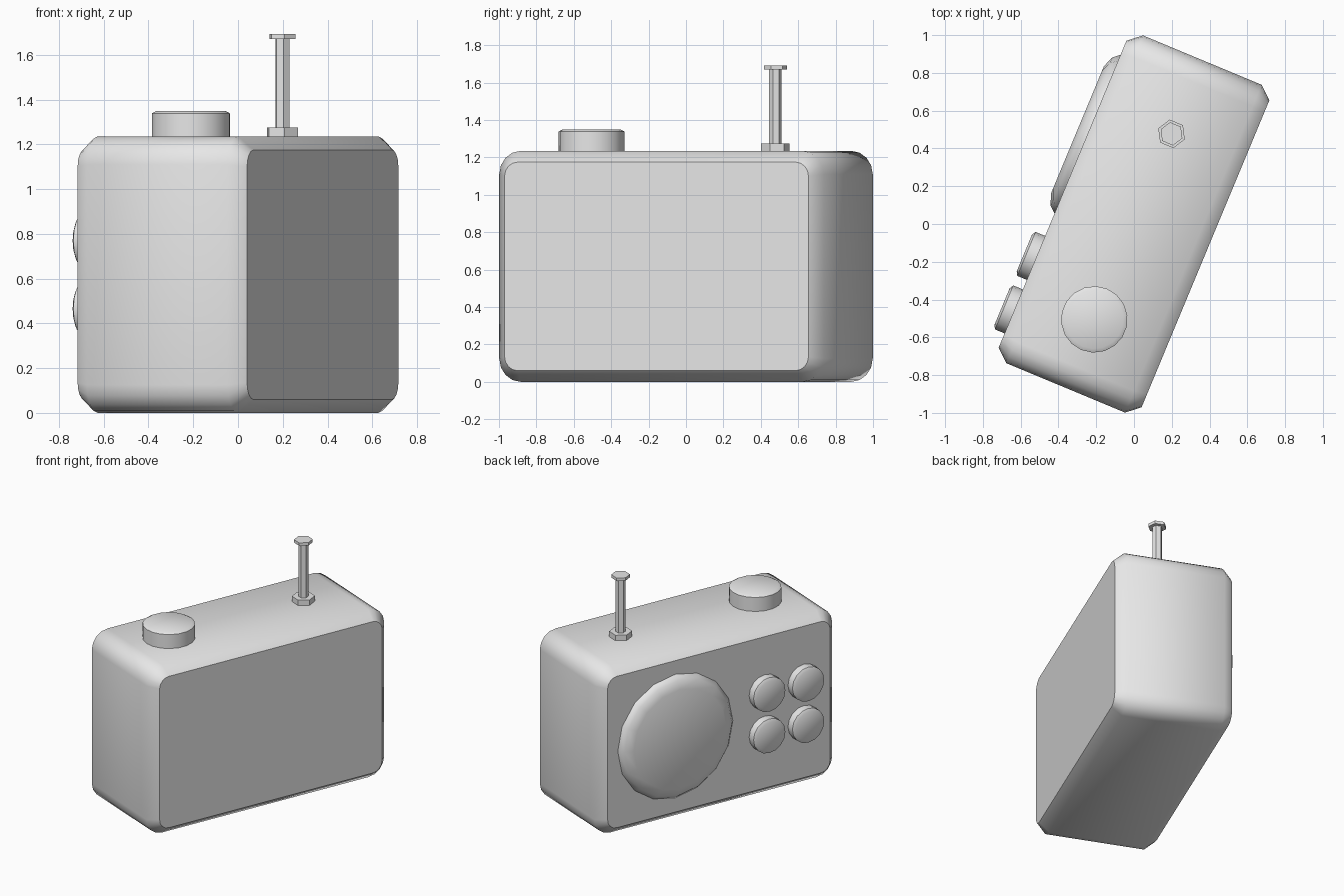
import bpy
import bmesh
from math import cos, sin, pi, radians
from mathutils import Matrix, Vector

default = bpy.data.objects.get("Cube")
if default:
    bpy.data.objects.remove(default, do_unlink=True)

TURN = Matrix.Rotation(radians(67.4), 4, 'Z')  # the whole radio stands turned
HALF_LENGTH, HALF_DEPTH, HEIGHT = 0.94, 0.41, 1.235

grey = bpy.data.materials.new("plain grey")
grey.use_nodes = True
grey.diffuse_color = (0.8, 0.8, 0.8, 1)
grey.node_tree.nodes["Principled BSDF"].inputs["Base Color"].default_value = (0.8, 0.8, 0.8, 1)


def loft(name, rings, place):
    """Skin a stack of equal rings, cap both ends and place the part."""
    bm = bmesh.new()
    loops = [[bm.verts.new(p) for p in ring] for ring in rings]
    count = len(loops[0])
    for low, high in zip(loops, loops[1:]):
        for i in range(count):
            j = (i + 1) % count
            bm.faces.new((low[i], low[j], high[j], high[i]))
    bm.faces.new(loops[0])
    bm.faces.new(loops[-1])
    bmesh.ops.recalc_face_normals(bm, faces=bm.faces)
    mesh = bpy.data.meshes.new(name)
    bm.to_mesh(mesh)
    bm.free()
    mesh.materials.append(grey)
    mesh.shade_smooth()
    mesh.set_sharp_from_angle(angle=radians(45))
    obj = bpy.data.objects.new(name, mesh)
    obj.matrix_world = TURN @ place
    bpy.context.collection.objects.link(obj)
    return obj


def lathe(name, profile, sides, place, phase=0.0):
    """Turn (radius, height) pairs around the local z axis."""
    angles = [phase + 2 * pi * i / sides for i in range(sides)]
    loft(name, [[(r * cos(a), r * sin(a), h) for a in angles] for r, h in profile], place)


def rounded_rect(y, inset, radius, steps=4):
    """Ring in the length-height plane with rounded corners."""
    cx, cz = HALF_LENGTH - inset - radius, HEIGHT / 2 - inset - radius
    ring = []
    for k, (sx, sz) in enumerate([(1, 1), (-1, 1), (-1, -1), (1, -1)]):
        for i in range(steps + 1):
            a = pi / 2 * (k + i / steps)
            ring.append((sx * cx + radius * cos(a), y, sz * cz + radius * sin(a)))
    return ring


def on_top(x):
    return Matrix.Translation((x, 0, HEIGHT))


def on_panel(x, z):
    return Matrix.Translation((x, HALF_DEPTH, z)) @ Matrix.Rotation(-pi / 2, 4, 'X')


# Case: rounded box with bevelled front and back rims
loft("case", [rounded_rect(-HALF_DEPTH, 0.06, 0.075), rounded_rect(-0.34, 0, 0.125),
              rounded_rect(0.34, 0, 0.125), rounded_rect(HALF_DEPTH, 0.06, 0.075)],
     Matrix.Translation((0, 0, HEIGHT / 2)))

# Speaker with a rounded rim
lathe("speaker", [(0.455, -0.02), (0.455, 0), (0.425, 0.035), (0.365, 0.058)],
      16, on_panel(0.345, 0.62))

# Four control knobs
for column, x in enumerate((-0.365, -0.672)):
    for row, z in enumerate((0.465, 0.77)):
        lathe(f"knob_{column}_{row}", [(0.126, -0.02), (0.126, 0.055), (0.105, 0.067)],
              16, on_panel(x, z))

# Dial on the top
lathe("top_dial", [(0.176, -0.02), (0.176, 0.103), (0.155, 0.115)], 18, on_top(-0.547))

# Hexagonal aerial: foot, rod and tip
for part, radius, low, high in (("foot", 0.076, -0.01, 0.04),
                                ("rod", 0.034, 0.03, 0.44),
                                ("tip", 0.062, 0.435, 0.457)):
    lathe("aerial_" + part, [(radius, low), (radius, high)], 6, on_top(0.517), pi / 6)
